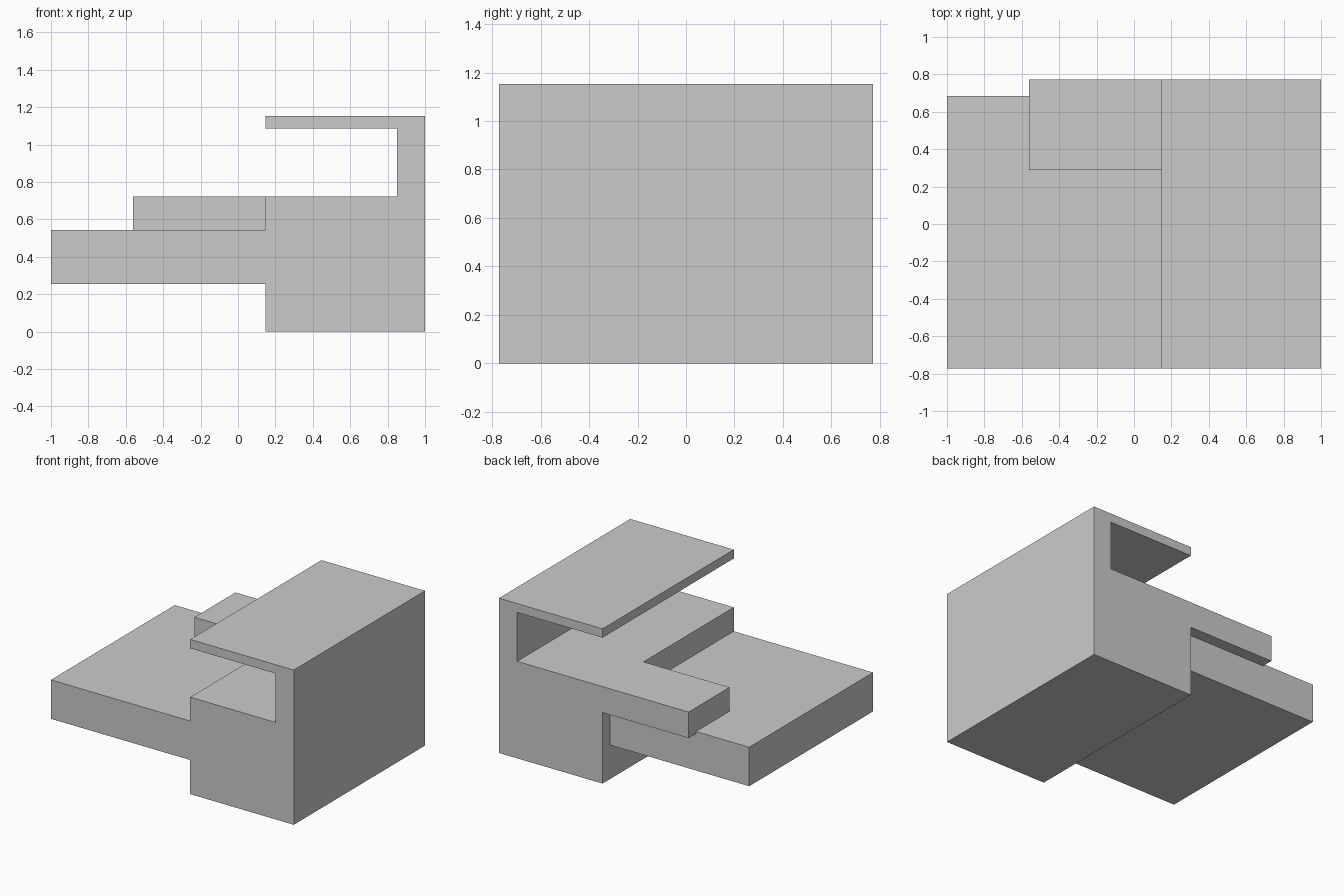
import bpy
import bmesh

if "Cube" in bpy.data.objects:
    bpy.data.objects.remove(bpy.data.objects["Cube"])


def extrude_profile(name, profile, y0, y1):
    """Solid made from an x-z profile extruded along y."""
    bm = bmesh.new()
    face = bm.faces.new([bm.verts.new((x, y0, z)) for x, z in profile])
    ext = bmesh.ops.extrude_face_region(bm, geom=[face])
    moved = [v for v in ext["geom"] if isinstance(v, bmesh.types.BMVert)]
    bmesh.ops.translate(bm, verts=moved, vec=(0, y1 - y0, 0))
    bmesh.ops.recalc_face_normals(bm, faces=bm.faces)
    mesh = bpy.data.meshes.new(name)
    bm.to_mesh(mesh)
    bm.free()
    obj = bpy.data.objects.new(name, mesh)
    bpy.context.collection.objects.link(obj)
    return obj


def rect(x0, x1, z0, z1):
    return [(x0, z0), (x1, z0), (x1, z1), (x0, z1)]


HALF_Y = 0.772
INNER_X = 0.147
STEP_Z = 0.722

# main block with back wall and thin overhanging roof, one profile
building = extrude_profile("block_with_roof", [
    (INNER_X, 0), (1, 0), (1, 1.152), (INNER_X, 1.152),
    (INNER_X, 1.086), (0.85, 1.086), (0.85, STEP_Z), (INNER_X, STEP_Z),
], -HALF_Y, HALF_Y)

# wide slab and the raised arm resting in its top
slab = extrude_profile("side_slab", rect(-1, INNER_X, 0.254, 0.544), -HALF_Y, 0.685)
arm = extrude_profile("raised_arm", rect(-0.562, INNER_X, 0.528, STEP_Z), 0.29, HALF_Y)

# fuse everything into one clean solid
for part in (slab, arm):
    mod = building.modifiers.new("union_" + part.name, "BOOLEAN")
    mod.operation = "UNION"
    mod.solver = "EXACT"
    mod.object = part
    part.hide_render = True
    part.hide_set(True)
